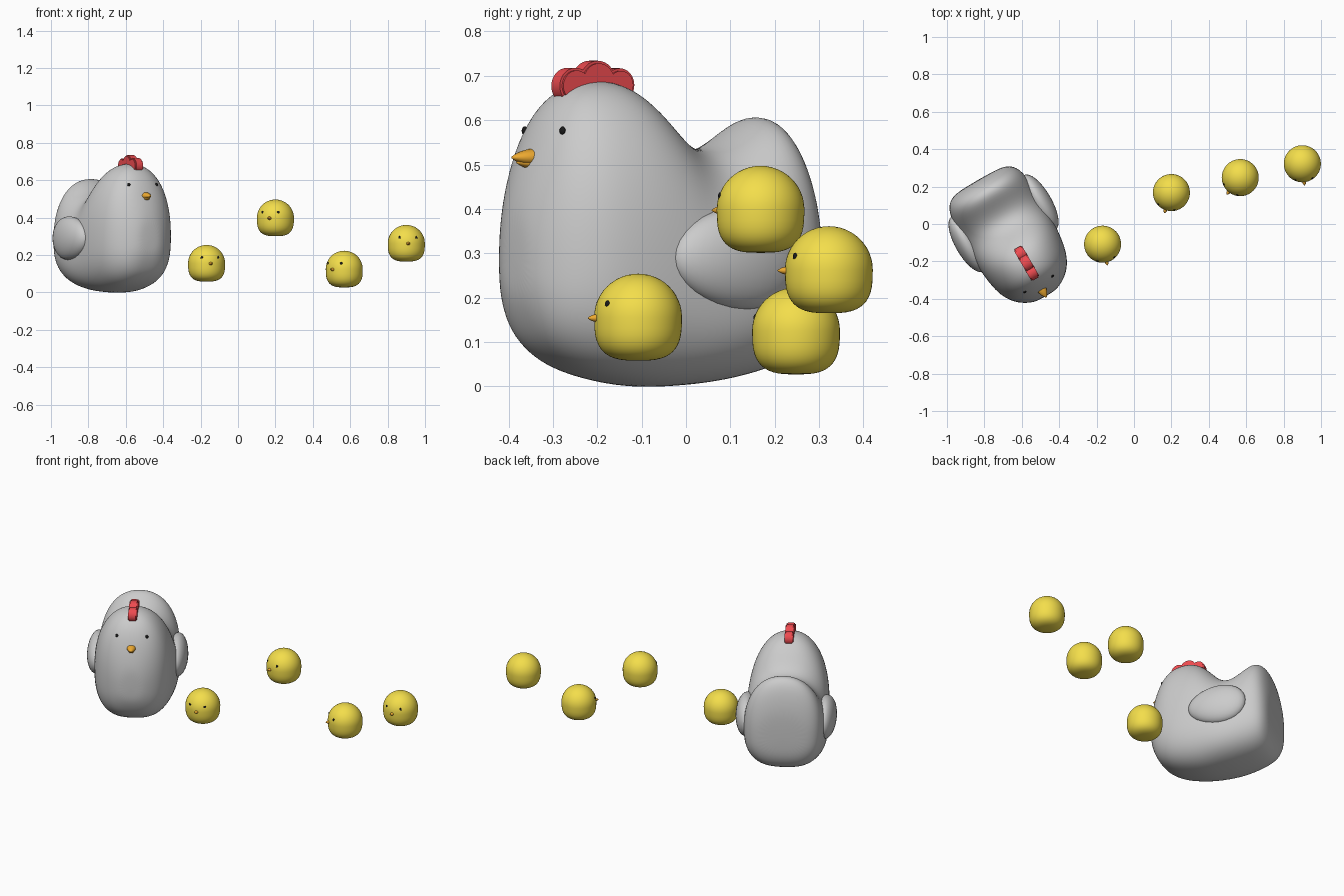
import bpy, bmesh
from math import sin, cos, pi, radians
from mathutils import Matrix, Vector

if "Cube" in bpy.data.objects:
    bpy.data.objects.remove(bpy.data.objects["Cube"])

T, R = Matrix.Translation, Matrix.Rotation


def material(name, rgb):
    m = bpy.data.materials.new(name)
    m.diffuse_color = (*rgb, 1)
    m.use_nodes = True
    m.node_tree.nodes["Principled BSDF"].inputs["Base Color"].default_value = m.diffuse_color
    return m


YELLOW = material("yellow", (0.9, 0.73, 0.07))
RED = material("red", (0.85, 0.07, 0.08))
ORANGE = material("orange", (0.85, 0.4, 0.03))
BLACK = material("black", (0.01, 0.01, 0.01))


def finish(name, bm, matrix, mat=None, sharp=60):
    bmesh.ops.recalc_face_normals(bm, faces=bm.faces)
    me = bpy.data.meshes.new(name)
    bm.to_mesh(me)
    bm.free()
    ob = bpy.data.objects.new(name, me)
    bpy.context.collection.objects.link(ob)
    ob.matrix_world = matrix
    if mat:
        me.materials.append(mat)
    bpy.ops.object.select_all(action='DESELECT')
    ob.select_set(True)
    bpy.context.view_layer.objects.active = ob
    bpy.ops.object.shade_smooth_by_angle(angle=radians(sharp))
    return ob


def ellipsoid(name, frame, loc, size, mat=None, warp=None, segs=32):
    bm = bmesh.new()
    bmesh.ops.create_uvsphere(bm, u_segments=segs, v_segments=segs // 2, radius=1)
    for v in bm.verts:
        if warp:
            v.co = warp(v.co.copy())
        v.co = Vector(loc) + v.co * Vector(size)
    return finish(name, bm, frame, mat)


def beak(name, frame, loc, rx, rz, length):
    # blunt cone pointing to the front, loc is the middle of the base
    bm = bmesh.new()
    rings = [(0, 1), (0.3, 0.93), (0.6, 0.7), (0.85, 0.38), (1, 0.12)]
    loops = [[bm.verts.new((loc[0] + rx * r * cos(a), loc[1] - length * t,
                            loc[2] + rz * r * sin(a)))
              for a in [2 * pi * i / 20 for i in range(20)]] for t, r in rings]
    skin(bm, loops)
    return finish(name, bm, frame, ORANGE)


def skin(bm, loops):
    n = len(loops[0])
    for a, b in zip(loops, loops[1:]):
        for i in range(n):
            bm.faces.new((a[i], a[(i + 1) % n], b[(i + 1) % n], b[i]))
    bm.faces.new(loops[0])
    bm.faces.new(loops[-1])


def spow(v, e):
    return abs(v) ** e * (1 if v >= 0 else -1)


# ---- hen: lofted body, sections from breast to tail
HEN = T((-0.675, -0.035, 0)) @ R(radians(30), 4, 'Z')
# forward position, top, bottom, half width
sections = [(0.406, 0.36, 0.23, 0.045), (0.397, 0.43, 0.18, 0.085),
            (0.37, 0.525, 0.115, 0.135), (0.335, 0.61, 0.075, 0.172),
            (0.29, 0.664, 0.045, 0.2), (0.24, 0.687, 0.025, 0.217),
            (0.18, 0.693, 0.01, 0.228), (0.12, 0.677, 0.0, 0.234),
            (0.06, 0.626, -0.003, 0.237), (0.0, 0.553, 0.0, 0.238),
            (-0.07, 0.526, 0.006, 0.238), (-0.14, 0.562, 0.018, 0.236),
            (-0.2, 0.61, 0.032, 0.23), (-0.245, 0.61, 0.05, 0.22),
            (-0.28, 0.56, 0.075, 0.2), (-0.303, 0.47, 0.12, 0.165),
            (-0.314, 0.38, 0.18, 0.11)]
bm = bmesh.new()
loops = []
for f, top, bot, w in sections:
    mid = bot + (top - bot) * 0.42
    loop = []
    for i in range(32):
        a = 2 * pi * i / 32
        e = 2 / 2.2 if sin(a) > 0 else 2 / 2.7
        h = top - mid if sin(a) > 0 else mid - bot
        loop.append(bm.verts.new((w * spow(cos(a), e), -f, mid + h * spow(sin(a), e))))
    loops.append(loop)
skin(bm, loops)
hen = finish("hen_body", bm, HEN, None, 180)
sub = hen.modifiers.new("smooth", 'SUBSURF')
sub.levels = sub.render_levels = 2
bpy.context.view_layer.update()
hen_eval = hen.evaluated_get(bpy.context.evaluated_depsgraph_get())
eye_spots = [hen_eval.closest_point_on_mesh((s * 0.086, -0.332, 0.577))[1].copy()
             for s in (-1, 1)]


# wings, narrower toward the front
def wing_shape(p):
    p.z *= 1 + 0.12 * p.y
    return p


for side, s in (("right", -1), ("left", 1)):
    ellipsoid(f"hen_wing_{side}", HEN, (s * 0.225, 0.045, 0.29),
              (0.062, 0.168, 0.116), None, wing_shape)
for p, side in zip(eye_spots, ("right", "left")):
    ellipsoid(f"hen_eye_{side}", HEN, p, (0.009, 0.006, 0.01), BLACK, segs=16)

# hen beak: upper and lower halves
beak("hen_beak_upper", HEN, (0, -0.352, 0.516), 0.027, 0.02, 0.06)
beak("hen_beak_lower", HEN, (0, -0.352, 0.505), 0.021, 0.016, 0.048)

# comb: three overlapping discs
for i, (f, z, r) in enumerate([(0.258, 0.677, 0.041), (0.2, 0.688, 0.046),
                               (0.143, 0.679, 0.038)]):
    bm = bmesh.new()
    bmesh.ops.create_cone(bm, cap_ends=True, segments=32, radius1=r, radius2=r,
                          depth=0.05, matrix=T((0, -f, z)) @ R(pi / 2, 4, 'Y'))
    rims = [e for e in bm.edges if abs(e.verts[0].co.x - e.verts[1].co.x) < 1e-4]
    bmesh.ops.bevel(bm, geom=rims, offset=0.006, segments=2, affect='EDGES')
    finish(f"hen_comb_{i + 1}", bm, HEN, RED)


# ---- chicks: ball on top, boxier flattened underside
def chick_shape(p):
    if p.z < 0:
        z = abs(p.z)
        r = max(1e-6, (p.x ** 2 + p.y ** 2) ** 0.5)
        e = 2 / 3
        k = r ** e / r if r > 1e-4 else 0
        return Vector((p.x * k, p.y * k, -z ** e))
    return p


chicks = [(-0.168, -0.108, 0.156, 13), (0.2, 0.168, 0.399, -19),
          (0.568, 0.248, 0.125, -39), (0.9, 0.322, 0.263, 6)]
for n, (x, y, z, yaw) in enumerate(chicks, 1):
    frame = T((x, y, z)) @ R(radians(yaw), 4, 'Z')
    ellipsoid(f"chick_body_{n}", frame, (0, 0, 0), (0.099, 0.099, 0.098), YELLOW,
              chick_shape, 48)
    beak(f"chick_beak_{n}", frame, (0, -0.094, -0.002), 0.011, 0.009, 0.022)
    for s, side in ((-1, "right"), (1, "left")):
        a = radians(29) * s
        ellipsoid(f"chick_eye_{n}_{side}", frame @ R(a, 4, 'Z'), (0, -0.093, 0.03),
                  (0.007, 0.004, 0.008), BLACK, segs=16)
